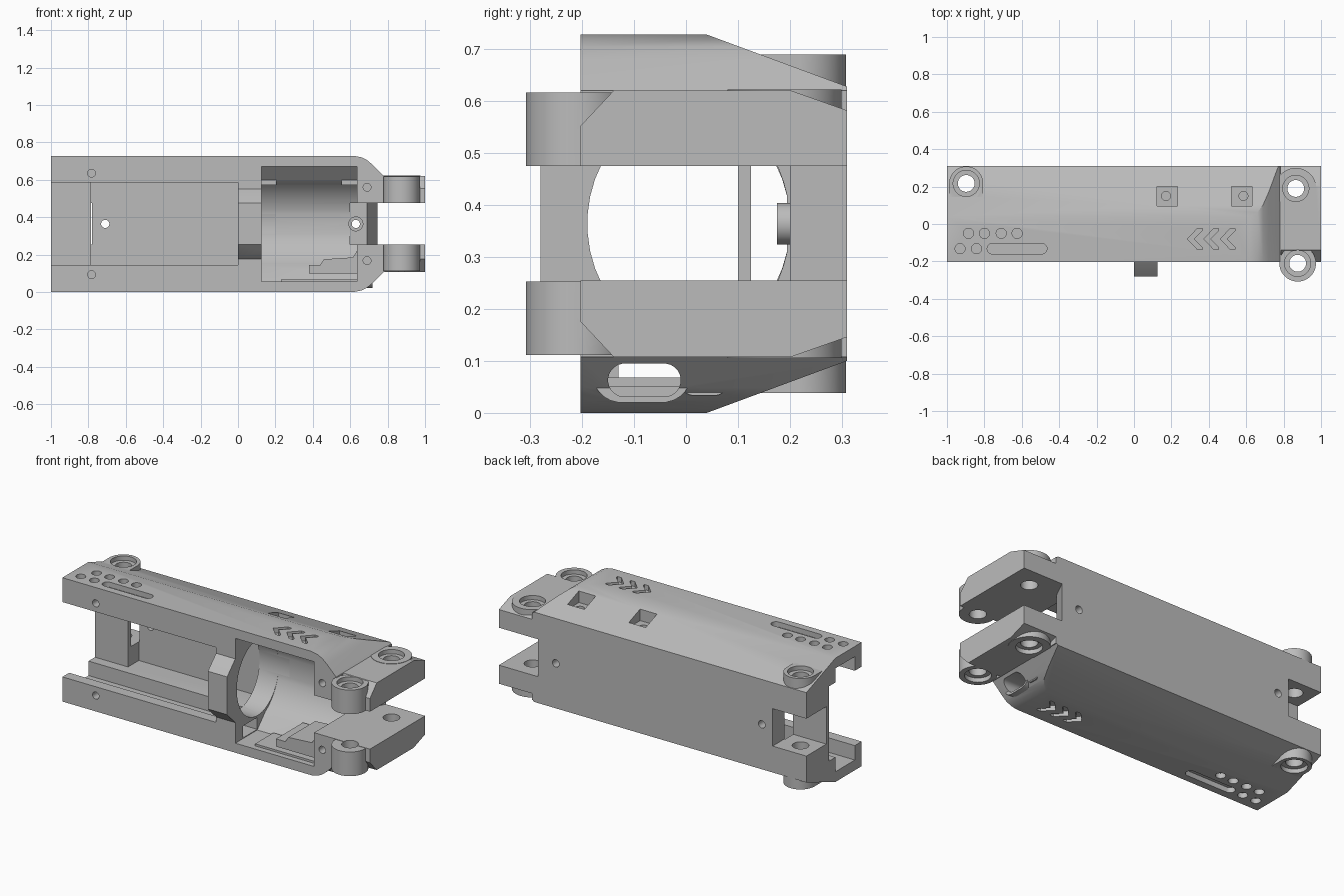
import bpy, bmesh, math

old = bpy.data.objects.get("Cube")
if old:
    bpy.data.objects.remove(old, do_unlink=True)

H = 0.728  # overall height; most features mirror about H / 2

grey = bpy.data.materials.new("plain grey")
grey.use_nodes = True
grey.diffuse_color = (0.5, 0.5, 0.5, 1)
grey.node_tree.nodes["Principled BSDF"].inputs["Base Color"].default_value = (0.5, 0.5, 0.5, 1)


def prism(name, pts, axis, a, b):
    """Extrude a 2D outline along an axis from a to b."""
    place = {"x": lambda u, v, w: (w, u, v),
             "y": lambda u, v, w: (u, w, v),
             "z": lambda u, v, w: (u, v, w)}[axis]
    bm = bmesh.new()
    lo = [bm.verts.new(place(u, v, a)) for u, v in pts]
    hi = [bm.verts.new(place(u, v, b)) for u, v in pts]
    bm.faces.new(lo)
    bm.faces.new(hi)
    n = len(pts)
    for i in range(n):
        j = (i + 1) % n
        bm.faces.new((lo[i], lo[j], hi[j], hi[i]))
    bmesh.ops.recalc_face_normals(bm, faces=bm.faces)
    me = bpy.data.meshes.new(name)
    bm.to_mesh(me)
    bm.free()
    me.materials.append(grey)
    ob = bpy.data.objects.new(name, me)
    bpy.context.collection.objects.link(ob)
    return ob


def rect(u0, u1, v0, v1):
    return [(u0, v0), (u1, v0), (u1, v1), (u0, v1)]


def stadium(u, v, r, half=0.0, n=24, tall=1.0):
    """Circle, or a rounded slot when half is above zero."""
    out = []
    for i in range(n):
        t = 2 * math.pi * (i + 0.5) / n - math.pi / 2
        out.append((u + r * math.cos(t) + math.copysign(half, math.cos(t)),
                    v + r * tall * math.sin(t)))
    return out


def combine(target, tool, op="DIFFERENCE"):
    mod = target.modifiers.new("cut", "BOOLEAN")
    mod.operation, mod.solver, mod.object = op, "EXACT", tool
    bpy.context.view_layer.objects.active = target
    bpy.ops.object.modifier_apply(modifier=mod.name)
    bpy.data.objects.remove(tool, do_unlink=True)


def flip(pts):
    return [(u, H - v) for u, v in pts]


# Outer shell: cross-section crossed with the front outline
section = [(-0.203, H), (0.04, H), (0.31, 0.628)]
section += flip(section)[::-1]
housing = prism("housing", section, "x", -1, 1)
edge = [(-1.1, 0.8), (0.6, 0.8), (0.62, H), (0.66, 0.72), (0.69, 0.705),
        (0.72, 0.68), (0.78, 0.62), (1.1, 0.62)]
combine(housing, prism("outline", edge + flip(edge)[::-1], "y", -1, 1), "INTERSECT")


def cut(pts, axis, a, b):
    combine(housing, prism("cutter", pts, axis, a, b))


def add(pts, axis, a, b):
    combine(housing, prism("addition", pts, axis, a, b), "UNION")


def cut_both(pts, a, b):
    """Vertical cut in the top and its mirror in the underside."""
    cut(pts, "z", a, b)
    cut(pts, "z", H - b, H - a)


def add_both(pts, a, b):
    add(pts, "z", a, b)
    add(pts, "z", H - b, H - a)


# Chamfers on the end ears
for tri in ([(-0.21, 0.545), (-0.13, 0.63), (-0.3, 0.63)],
            [(0.2, 0.621), (0.33, 0.575), (0.33, 0.7)]):
    cut(tri, "x", 0.785, 1.1)
    cut(flip(tri), "x", 0.785, 1.1)

# Front strap with sloped edges
add([(-0.19, 0.56), (-0.205, 0.55), (-0.28, 0.475), (-0.28, 0.253),
     (-0.205, 0.178), (-0.19, 0.168)], "x", 0, 0.125)

# Screw bosses at the ends
add_both(stadium(0.875, -0.21, 0.098, n=40), 0.475, 0.617)
add_both(stadium(0.865, 0.19, 0.11, n=40), 0.48, 0.622)
add_both(stadium(-0.897, 0.217, 0.091, n=40), 0.48, 0.69)
add_both(rect(-0.988, -0.806, 0.14, 0.217), 0.48, 0.69)

# Port collar and button at the lower right
add(stadium(-0.085, 0.075, 0.055, 0.04), "x", 0.655, 0.72)
add(stadium(0.035, 0.063, 0.03, 0.018), "x", 0.655, 0.71)

# Battery bay, with a plate left standing at its end
cut([(-1.1, -0.4), (0, -0.4), (0, 0.2), (-0.785, 0.2), (-0.785, 0.1), (-1.1, 0.1)],
    "z", 0.145, 0.585)
cut(rect(-1.1, -0.78, 0.125, 0.5), "z", 0.255, 0.475)
cut(rect(-0.14, 0.04, 0.06, 0.2), "x", -1.1, 0)
cut(rect(-0.14, 0.04, 0.53, H - 0.06), "x", -1.1, 0)

# Motor cradle with a rounded back
arc = [(-0.4, 0.672), (0.0, 0.672)]
for k in range(0, 9):
    t = math.radians(55 - k * 5.5)
    arc.append((-0.095 + 0.295 * math.cos(t), H / 2 + 0.28 * math.sin(t)))
cut(arc + flip(arc)[::-1], "x", 0.125, 0.637)

# Opening through the partition, and the wire channel below it
cut(stadium(0.005, H / 2, 0.195, tall=1.15, n=40), "x", -0.05, 0.2)
cut(rect(-0.13, 0.0, 0.06, 0.13), "x", -0.05, 0.2)

# Gap between the right-hand ears
cut([(0.6, -0.4), (1.2, -0.4), (1.2, 0.5), (0.745, 0.5), (0.745, 0.31),
     (0.69, 0.2), (0.6, 0.2)], "z", 0.255, 0.475)

# Port slot and stepped ledge inside the cradle
cut(stadium(-0.08, 0.063, 0.032, 0.038), "x", 0.55, 0.9)
add([(0.38, 0.1), (0.645, 0.1), (0.645, 0.235), (0.615, 0.185), (0.46, 0.175),
     (0.44, 0.145), (0.38, 0.145)], "y", -0.19, 0.06)
add(rect(0.23, 0.64, 0.05, 0.068), "y", -0.17, 0.0)

# Top pockets and the lugs beneath them
for x, lug in ((0.177, 0.165), (0.575, 0.595)):
    add(rect(lug - 0.042, lug + 0.042, 0.07, 0.2), "z", 0.572, 0.65)
    cut(rect(x - 0.055, x + 0.055, 0.095, 0.2), "z", 0.64, 0.8)
    cut(stadium((x + lug) / 2, 0.15, 0.024), "z", 0.585, 0.7)

# Bolt holes with counterbores
for x, y, z in ((0.875, -0.21, 0.617), (0.865, 0.19, 0.622), (-0.897, 0.217, 0.69)):
    cut(stadium(x, y, 0.045, n=32), "z", -0.1, 0.9)
    cut_both(stadium(x, y, 0.07, n=32), z - 0.025, 0.9)

# Engraved dots, slots and chevrons on top and underside
deep = H - 0.03
for x, y in ((-0.885, -0.05), (-0.8, -0.05), (-0.71, -0.05), (-0.625, -0.05),
             (-0.93, -0.132), (-0.842, -0.132)):
    cut_both(stadium(x, y, 0.027), deep, 0.9)
cut_both(stadium(-0.625, -0.132, 0.028, 0.132), deep, 0.9)
for i in range(3):
    x, y = 0.285 + 0.088 * i, -0.08
    cut_both([(x, y), (x + 0.055, y + 0.057), (x + 0.08, y + 0.057), (x + 0.08, y + 0.045),
              (x + 0.035, y), (x + 0.08, y - 0.045), (x + 0.08, y - 0.057),
              (x + 0.055, y - 0.057)], deep, 0.9)

# Small front screw holes, and holes through the back wall
for x, z in ((-0.783, 0.635), (0.69, 0.56)):
    for zz in (z, H - z):
        cut(stadium(x, zz, 0.021), "y", -0.4, -0.1)
add(stadium(0.63, H / 2, 0.04), "y", 0.175, 0.21)
for x in (-0.71, 0.63):
    cut(stadium(x, H / 2, 0.022), "y", 0.05, 0.5)

# Smooth the round surfaces and keep edges crisp
for ob in bpy.context.selected_objects:
    ob.select_set(False)
housing.select_set(True)
bpy.context.view_layer.objects.active = housing
bpy.ops.object.shade_smooth_by_angle(angle=math.radians(25))
